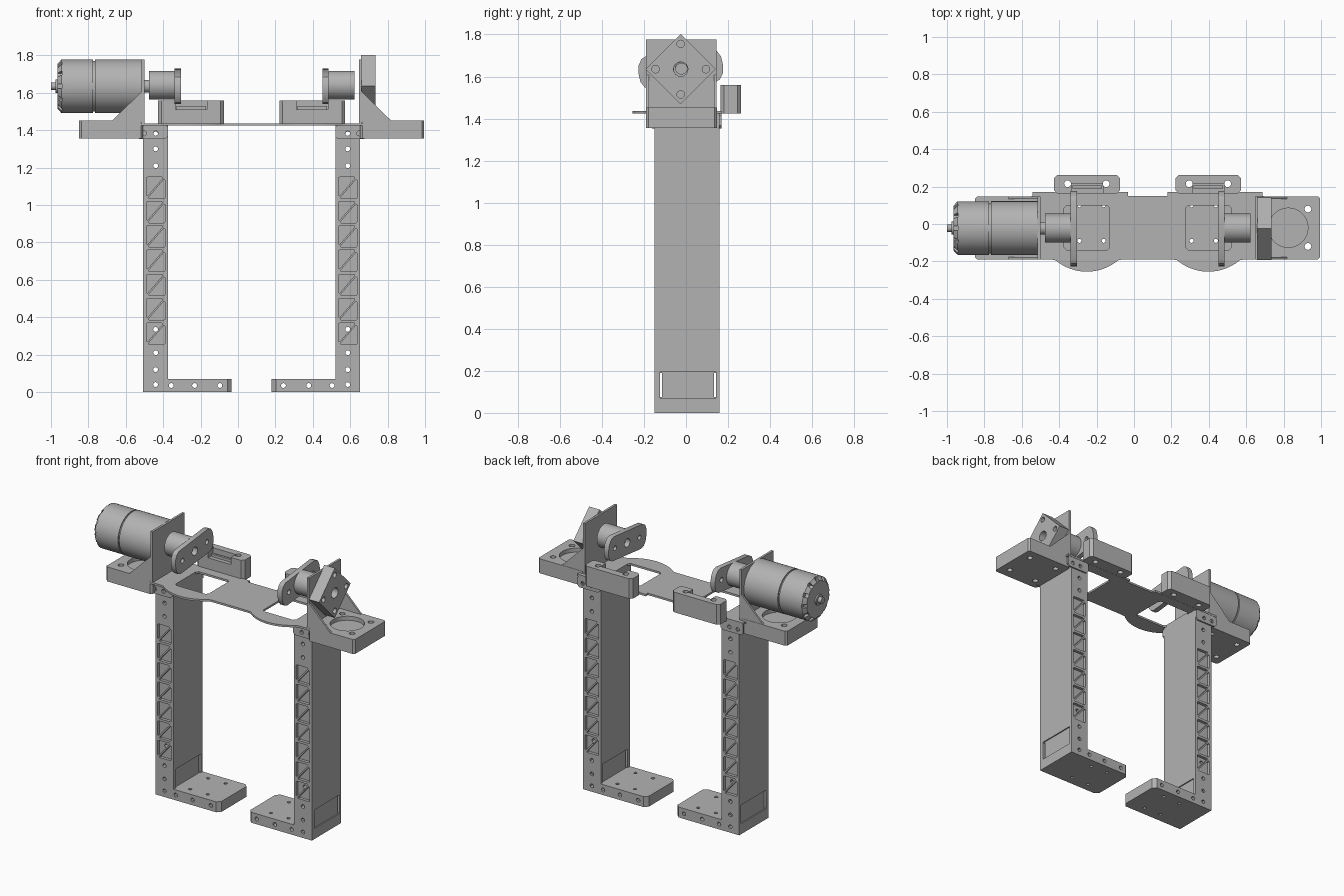
import bpy, bmesh
from math import pi, sin, cos, radians
from mathutils import Vector

cube = bpy.data.objects.get("Cube")
if cube:
    bpy.data.objects.remove(cube, do_unlink=True)

grey = bpy.data.materials.new("machined_grey")
grey.use_nodes = True
grey.diffuse_color = (0.45, 0.45, 0.45, 1)
grey.node_tree.nodes["Principled BSDF"].inputs["Base Color"].default_value = (0.45, 0.45, 0.45, 1)

CENTRE = 0.073           # symmetry plane of the frame
AY, AZ = -0.022, 1.635   # drive axis
parts = []


def rect(a0, a1, b0, b1, c=0.0):
    """Rectangle outline, corners chamfered by c."""
    if not c:
        return [(a0, b0), (a1, b0), (a1, b1), (a0, b1)]
    return [(a0 + c, b0), (a1 - c, b0), (a1, b0 + c), (a1, b1 - c),
            (a1 - c, b1), (a0 + c, b1), (a0, b1 - c), (a0, b0 + c)]


def circle(a, b, r, n=24):
    return [(a + r * cos(2 * pi * i / n), b + r * sin(2 * pi * i / n)) for i in range(n)]


def turn(pts, angle, a=0.0, b=0.0):
    c, s = cos(angle), sin(angle)
    return [(a + p * c - q * s, b + p * s + q * c) for p, q in pts]


def build(name, prisms):
    """Mesh from prisms, each (outline, axis, low, high)."""
    bm = bmesh.new()
    for pts, axis, lo, hi in prisms:
        rings = []
        for h in (lo, hi):
            ring = []
            for p, q in pts:
                co = [p, q]
                co.insert(axis, h)
                ring.append(bm.verts.new(co))
            rings.append(ring)
            bm.faces.new(ring)
        n = len(pts)
        for i in range(n):
            j = (i + 1) % n
            bm.faces.new((rings[0][i], rings[0][j], rings[1][j], rings[1][i]))
    return finish(name, bm)


def finish(name, bm):
    bmesh.ops.recalc_face_normals(bm, faces=bm.faces)
    me = bpy.data.meshes.new(name)
    bm.to_mesh(me)
    bm.free()
    me.materials.append(grey)
    ob = bpy.data.objects.new(name, me)
    bpy.context.collection.objects.link(ob)
    return ob


def part(name, prism, cuts=()):
    return carve(build(name, [prism]), cuts)


def carve(ob, cuts=()):
    if cuts:
        cutter = build("cutter", cuts)
        cutter.hide_render = True
        mod = ob.modifiers.new("holes", 'BOOLEAN')
        mod.operation, mod.solver, mod.object = 'DIFFERENCE', 'EXACT', cutter
        mod.use_self = True
        graph = bpy.context.evaluated_depsgraph_get()
        mesh = bpy.data.meshes.new_from_object(ob.evaluated_get(graph))
        ob.modifiers.clear()
        ob.data = mesh
        bpy.data.objects.remove(cutter, do_unlink=True)
    parts.append(ob)
    return ob


def lathe(name, profile, cuts=()):
    """Revolve (x, radius) points about the drive axis."""
    bm = bmesh.new()
    vs = [bm.verts.new((x, AY, AZ + r)) for x, r in profile]
    es = [bm.edges.new(e) for e in zip(vs, vs[1:])]
    bmesh.ops.spin(bm, geom=vs + es, cent=(0, AY, AZ), axis=(1, 0, 0), angle=2 * pi, steps=48)
    bmesh.ops.remove_doubles(bm, verts=bm.verts, dist=1e-5)
    return carve(finish(name, bm), cuts)


def side_parts(side, s):
    def X(d):
        return CENTRE + s * d

    def span(d0, d1):
        return sorted((X(d0), X(d1)))

    # Leg: truss pockets front and back, bolt holes, window at the foot
    x0, x1 = span(0.447, 0.58)
    mid = (x0 + x1) / 2
    cuts = [(circle(mid, z, 0.013, 12), 1, -0.3, 0.3) for z in (1.38, 1.3, 1.21, 0.335, 0.21, 0.12, 0.04)]
    for k in range(7):
        z0 = 0.255 + k * 0.13
        for lo, hi, m in ((-0.2, -0.13, 1), (0.14, 0.2, -1)):
            for f in (1, -1):
                tri = [(-0.05, -0.04), (-0.05, 0.053), (-0.043, 0.057), (0.035, 0.057), (0.037, 0.05), (-0.043, -0.043)]
                cuts.append(([(mid + m * f * p, z0 + 0.057 + f * q) for p, q in tri], 1, lo, hi))
    for d in (0.44, 0.572):
        a, b = span(d, d + 0.015)
        cuts.append((rect(-0.123, 0.143, 0.07, 0.195), 0, a, b))
    for y in (-0.123, 0.133):
        cuts.append((rect(y, y + 0.01, 0.075, 0.19), 0, x0 - 0.1, x1 + 0.1))
    part(side + "_leg", (rect(x0, x1, -0.15, 0.16), 2, 0, 1.425), cuts)

    # Foot with chamfered free corners
    outline = [(X(0.447), -0.15), (X(0.13), -0.15), (X(0.107), -0.127),
               (X(0.107), 0.137), (X(0.13), 0.16), (X(0.447), 0.16)]
    cuts = [(circle(X(d), 0.035, 0.013, 12), 1, -0.3, 0.3) for d in (0.17, 0.305, 0.43)]
    cuts += [(circle(X(d), y, 0.011, 12), 2, -0.1, 0.2) for d in (0.235, 0.365) for y in (-0.09, 0.1)]
    part(side + "_foot", (outline, 2, 0, 0.07), cuts)

    # Bolted tabs at the top of the leg
    a, b = span(0.447, 0.615)
    for face, lo, hi in (("back", 0.158, 0.17), ("front", -0.162, -0.15)):
        part(side + "_" + face + "_tab", (rect(a, b, 1.352, 1.43, 0.015), 1, lo, hi),
             [(circle(X(d), 1.383, 0.013, 12), 1, -0.3, 0.3) for d in (0.513, 0.575)])

    # Motor mount: base, upright plate and thin gussets
    a, b = span(0.58, 0.922)
    cuts = [(circle(X(0.752), -0.02, 0.105, 40), 2, 1.425, 1.5)]
    cuts += [(circle(X(d), y, 0.018, 16), 2, 1.3, 1.5) for d in (0.645, 0.857) for y in (-0.12, 0.08)]
    part(side + "_mount_base", (rect(a, b, -0.19, 0.148, 0.012), 2, 1.355, 1.452), cuts)
    a, b = span(0.573, 0.588)
    part(side + "_mount_plate", (rect(-0.19, 0.146, 1.43, 1.777), 0, a, b),
         [(circle(AY, AZ, 0.036), 0, a - 0.1, b + 0.1)])
    for face, y in (("front", -0.19), ("back", 0.133)):
        part(side + "_" + face + "_gusset",
             ([(X(0.58), 1.44), (X(0.755), 1.44), (X(0.745), 1.452), (X(0.58), 1.615)], 1, y, y + 0.013))

    # Coupling and slightly tilted drive arm
    a, b = span(0.41, 0.55)
    part(side + "_coupling", (circle(AY, AZ + 0.005, 0.077, 40), 0, a, b),
         [(circle(AY, AZ + 0.005, 0.028), 0, a - 0.1, b + 0.1)])
    a, b = span(0.378, 0.412)
    arm = []
    for f in (1, -1):
        arm += [(f * p, f * q) for p, q in
                ((0.155, -0.08), (0.18, -0.068), (0.197, -0.04), (0.202, 0), (0.197, 0.04), (0.18, 0.068), (0.155, 0.08))]
    tilt = radians(6)
    holes = [circle(p, 0, r, 20) for p, r in ((-0.13, 0.016), (0, 0.028), (0.13, 0.016))]
    part(side + "_drive_arm", (turn(arm, tilt, AY - 0.003, AZ), 0, a, b),
         [(turn(h, tilt, AY, AZ), 0, a - 0.1, b + 0.1) for h in holes])

    # Rear block with a notch and two bolt holes
    a, b = span(0.148, 0.5)
    n0, n1 = span(0.24, 0.408)
    cuts = [(rect(n0, n1, 0.1, 0.215), 2, 1.512, 1.6)]
    cuts += [(circle(X(d), 0.215, 0.018, 16), 2, 1.4, 1.6) for d in (0.222, 0.428)]
    part(side + "_rear_block", (rect(a, b, 0.163, 0.262, 0.018), 2, 1.425, 1.56), cuts)
    part(side + "_notch_bar", (rect(n0 + 0.005, n1 - 0.005, 0.19, 0.205), 2, 1.51, 1.53))


side_parts("right", -1)
side_parts("left", 1)

# Bridge plate: rounded front lobes, square openings and rear lips
outline = [(CENTRE - 0.62, 0.15), (CENTRE - 0.62, -0.19)]
for s in (-1, 1):
    cx = CENTRE + s * 0.325
    outline += [(cx - 0.19, -0.19)]
    outline += [(cx + 0.26 * cos(radians(t)), 0.005 + 0.26 * sin(radians(t))) for t in range(230, 311, 5)]
    outline += [(cx + 0.19, -0.19)]
outline += [(CENTRE + 0.62, -0.19), (CENTRE + 0.62, 0.15)]
for s in (1, -1):
    lip = [(CENTRE + s * d, y) for d, y in ((0.615, 0.15), (0.615, 0.172), (0.105, 0.172), (0.105, 0.15))]
    outline += lip if s == 1 else lip[::-1]
windows = [(rect(CENTRE + s * 0.325 - 0.122, CENTRE + s * 0.325 + 0.122, -0.14, 0.1, 0.015), 2, 1.3, 1.5)
           for s in (-1, 1)]
part("bridge_plate", (outline, 2, 1.424, 1.437), windows)

# Motor body with groove, rear vents and shafts
vents = [(turn(rect(0.115, 0.16, -0.012, 0.012), 2 * pi * i / 12, AY, AZ), 0, -0.98, -0.94) for i in range(12)]
lathe("motor_body", [(-0.965, 0), (-0.965, 0.12), (-0.945, 0.143), (-0.775, 0.143), (-0.775, 0.135),
                     (-0.765, 0.135), (-0.765, 0.144), (-0.513, 0.144), (-0.513, 0)], vents)
lathe("motor_rear_shaft", [(-1, 0), (-1, 0.02), (-0.975, 0.02), (-0.975, 0.035), (-0.96, 0.035), (-0.96, 0)])
lathe("motor_front_shaft", [(-0.52, 0), (-0.52, 0.034), (-0.46, 0.034), (-0.46, 0)])

# Diamond block on the bare mount
bolts = [(0.12, 0), (-0.12, 0), (0, 0.12), (0, -0.12)]
part("diamond_block", (turn(rect(-0.118, 0.118, -0.118, 0.118), pi / 4, AY - 0.003, AZ), 0, 0.658, 0.736),
     [(circle(AY - 0.003 + p, AZ + q, 0.018, 16), 0, 0.67, 0.8) for p, q in bolts]
     + [(circle(AY - 0.003, AZ, 0.034), 0, 0.6, 0.8)])

# Smooth the round surfaces, keep edges sharp
for ob in bpy.context.selected_objects:
    ob.select_set(False)
for ob in parts:
    ob.select_set(True)
bpy.context.view_layer.objects.active = parts[0]
bpy.ops.object.shade_smooth_by_angle(angle=radians(30))
